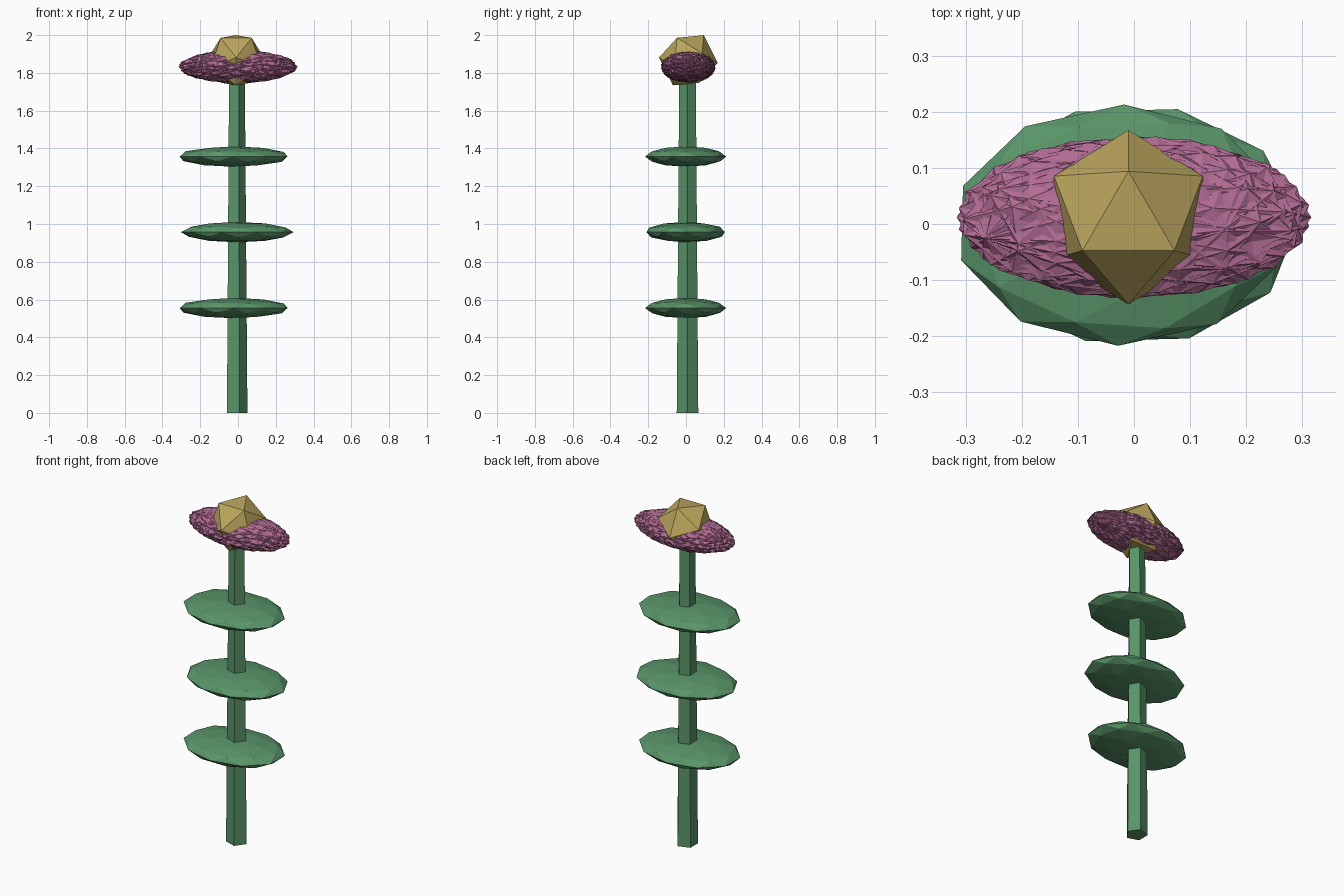
import bpy, bmesh, math
from mathutils import Matrix, Vector

if "Cube" in bpy.data.objects:
    bpy.data.objects.remove(bpy.data.objects["Cube"])

CX, CY = -0.01, 0.008


def material(name, rgb):
    m = bpy.data.materials.new(name)
    m.diffuse_color = (*rgb, 1)
    m.use_nodes = True
    m.node_tree.nodes["Principled BSDF"].inputs["Base Color"].default_value = m.diffuse_color
    return m


GREEN = material("leaf_green", (0.10, 0.30, 0.14))
PINK = material("petal_pink", (0.45, 0.15, 0.30))
GOLD = material("seed_gold", (0.50, 0.38, 0.11))


def finish(name, bm, mat):
    me = bpy.data.meshes.new(name)
    bm.to_mesh(me)
    bm.free()
    me.materials.append(mat)
    ob = bpy.data.objects.new(name, me)
    bpy.context.collection.objects.link(ob)
    return ob


def ellipsoid(bm, sub, rot, size, centre):
    mat = Matrix.Translation(centre) @ Matrix.Diagonal((*size, 1)) @ rot
    return bmesh.ops.create_icosphere(bm, subdivisions=sub, radius=1, matrix=mat)["verts"]


def turn(deg, axis="Z"):
    return Matrix.Rotation(math.radians(deg), 4, axis)


# Tapered five-sided stem, one corner toward +x
bm = bmesh.new()
bmesh.ops.create_cone(bm, cap_ends=True, segments=5, radius1=0.06, radius2=0.046, depth=1.8,
                      matrix=Matrix.Translation((CX, CY, 0.9)) @ turn(-90))
finish("stem", bm, GREEN)

# Flat faceted leaf discs, alternating turn and offset
for i, z in enumerate((0.555, 0.957, 1.357)):
    bm = bmesh.new()
    odd = i % 2
    ellipsoid(bm, 2, turn(-16 if odd else -1), (0.298, 0.215, 0.054),
              (-0.004 if odd else -0.023, -0.002, z))
    finish(f"leaf_{i + 1}", bm, GREEN)

# Spiky blossom: overlapping turned ellipsoids whose corners poke through each other
bm = bmesh.new()
for k in range(5):
    rot = turn(14.4 * k, "X") @ turn(90 if k % 2 else -90, "Y") @ turn(9 * (k - 2), "X")
    verts = ellipsoid(bm, 2, rot, (0.316, 0.146, 0.088), (0, 0.012, 1.833))
    faces = list({f for v in verts for f in v.link_faces})
    centre = Vector((0, 0.012, 1.833))
    for v in bmesh.ops.poke(bm, faces=faces)["verts"]:
        v.co = centre + (v.co - centre) * 0.94
finish("blossom", bm, PINK)

# Golden twelve-cornered core: pole turned so that an edge along x lies on top
bm = bmesh.new()
ellipsoid(bm, 1, turn(90) @ turn(math.degrees(math.atan(2)) / 2, "Y"),
          (0.156, 0.156, 0.156), (CX, 0.012, 1.867))
finish("flower_core", bm, GOLD)
